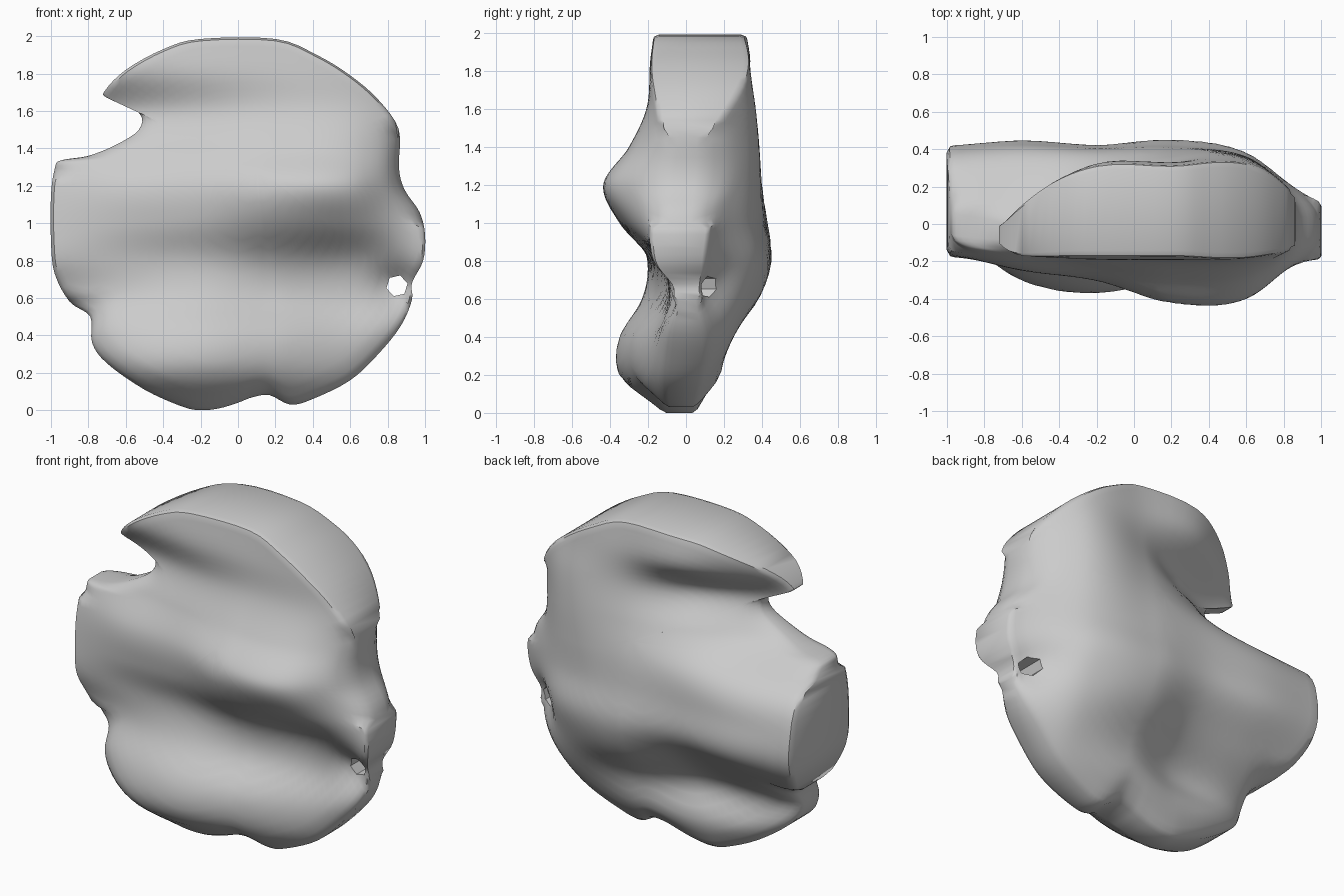
import bpy, bmesh, math
from mathutils import Vector

if "Cube" in bpy.data.objects:
    bpy.data.objects.remove(bpy.data.objects["Cube"])

# Outline of the slab seen from the front (x, z), clockwise from the top
OUTLINE = [(-.2, 1.985), (.2, 1.985), (.42, 1.9), (.6, 1.79), (.75, 1.66), (.86, 1.5), (.86, 1.3),
           (.89, 1.18), (.97, 1.06), (1, .94), (.99, .8), (.93, .68), (.93, .59), (.87, .45),
           (.75, .3), (.6, .16), (.4, .06), (.28, .03), (.17, .08), (.08, .07), (0, .04), (-.1, .01),
           (-.2, 0), (-.3, .02), (-.5, .11), (-.7, .25), (-.78, .36), (-.79, .5), (-.9, .58),
           (-.98, .73), (-1, .9), (-1, 1.15), (-.98, 1.29), (-.95, 1.335), (-.8, 1.36), (-.65, 1.42),
           (-.53, 1.5), (-.53, 1.59), (-.7, 1.67), (-.71, 1.71), (-.6, 1.82), (-.4, 1.93)]
CENTRE = Vector((.1, 1.3))

# Depth (y) of each wavy face: columns x = -1 .. 1 step .4, rows z = 2 .. 0 step .2
FRONT = [[-.10, -.15, -.17, -.17, -.17, -.10],
         [-.18, -.17, -.19, -.19, -.18, -.10],
         [-.05, -.07, -.15, -.20, -.20, -.10],
         [-.10, -.14, -.22, -.29, -.28, -.08],
         [-.15, -.24, -.30, -.42, -.40, -.10],
         [-.17, -.24, -.28, -.35, -.31, -.18],
         [-.17, -.20, -.20, -.18, -.13, -.18],
         [-.10, -.20, -.23, -.16, -.09, -.10],
         [-.12, -.29, -.35, -.28, -.16, -.12],
         [-.10, -.30, -.35, -.27, -.16, -.10],
         [-.05, -.15, -.16, -.13, -.10, -.05]]
BACK = [[-.05, .15, .31, .31, .31, .10],
        [-.15, .10, .31, .33, .32, .10],
        [.00, .00, .14, .32, .35, .08],
        [.02, .07, .25, .36, .36, .06],
        [.33, .36, .38, .40, .36, .08],
        [.41, .43, .41, .42, .36, .12],
        [.40, .43, .41, .45, .38, .10],
        [.25, .25, .25, .38, .32, .08],
        [.00, .06, .08, .22, .24, .08],
        [.05, .10, .13, .18, .14, .05],
        [.00, .07, .09, .08, .05, .00]]


def spline(vals, t):
    """Catmull-Rom through evenly spaced values."""
    n = len(vals) - 1
    t = min(max(t, 0), n - 1e-6)
    i = int(t)
    f = t - i
    a, b, c, d = (vals[min(max(i + k, 0), n)] for k in (-1, 0, 1, 2))
    return b + .5 * f * (c - a + f * (2 * a - 5 * b + 4 * c - d + f * (3 * (b - c) + d - a)))


def depth(table, x, z):
    return spline([spline(row, (x + 1) / .4) for row in table], (2 - z) / .2)


def resample(points, steps):
    out, n = [], len(points)
    for i in range(n):
        quad = [points[(i + k) % n] for k in (-1, 0, 1, 2)]
        for k in range(steps):
            out.append(Vector([spline([p[c] for p in quad], 1 + k / steps) for c in (0, 1)]))
    return out


# Wavy slab: concentric rings on front and back, joined by a rim
rim = resample(OUTLINE, 4)
rings = [i / 20 for i in range(1, 19)] + [.93, .96, .985, 1.0]
bm = bmesh.new()


def rim_thickness(x, z):
    """Share of the thickness left at the rim: blunt walls or rounded edges."""
    if z < .6:
        return .55
    if x > .6 and 1.0 < z < 1.5:
        return .35
    if x < -.4 and 1.25 < z < 1.62:
        return .5
    return .88


def both_depths(x, z, t):
    f, b = depth(FRONT, x, z), depth(BACK, x, z)
    mid, half = (f + b) / 2, max((b - f) / 2, .03)
    half *= 1 - .5 * math.exp(-((x - .86) ** 2 + (z - .66) ** 2) / .012)
    e = rim_thickness(x, z)
    start = .97 if e > .8 else .86
    if t > start:
        u = (t - start) / (1 - start)
        half *= e + (1 - e) * math.sqrt(max(0, 1 - u * u))
    return mid - half, mid + half


def face_rings(side):
    loops = []
    for t in rings:
        loop = []
        for p in rim:
            q = CENTRE.lerp(p, t)
            loop.append(bm.verts.new((q.x, both_depths(q.x, q.y, t)[side], q.y)))
        loops.append(loop)
    hub = bm.verts.new((CENTRE.x, both_depths(*CENTRE, 0)[side], CENTRE.y))
    n = len(rim)
    for k in range(n):
        bm.faces.new((hub, loops[0][k], loops[0][(k + 1) % n]))
    for a, b in zip(loops, loops[1:]):
        bridge(a, b)
    return loops[-1]


def bridge(a, b):
    n = len(a)
    for k in range(n):
        bm.faces.new((a[k], b[k], b[(k + 1) % n], a[(k + 1) % n]))


bridge(face_rings(0), face_rings(1))
bmesh.ops.recalc_face_normals(bm, faces=bm.faces)
mesh = bpy.data.meshes.new("wavy_slab")
bm.to_mesh(mesh)
bm.free()
slab = bpy.data.objects.new("wavy_slab", mesh)
bpy.context.collection.objects.link(slab)

# Small hole near the right edge
bpy.ops.mesh.primitive_cylinder_add(vertices=6, radius=.058, depth=2, location=(.85, 0, .665),
                                    rotation=(math.pi / 2, .3, 0))
cutter = bpy.context.object
cutter.name = "hole_cutter"
cutter.hide_render = True
mod = slab.modifiers.new("hole", 'BOOLEAN')
mod.operation = 'DIFFERENCE'
mod.object = cutter
bpy.ops.object.select_all(action='DESELECT')
bpy.context.view_layer.objects.active = slab
slab.select_set(True)
bpy.ops.object.modifier_apply(modifier=mod.name)
bpy.data.objects.remove(cutter)
bpy.ops.object.shade_smooth_by_angle(angle=math.radians(40))
